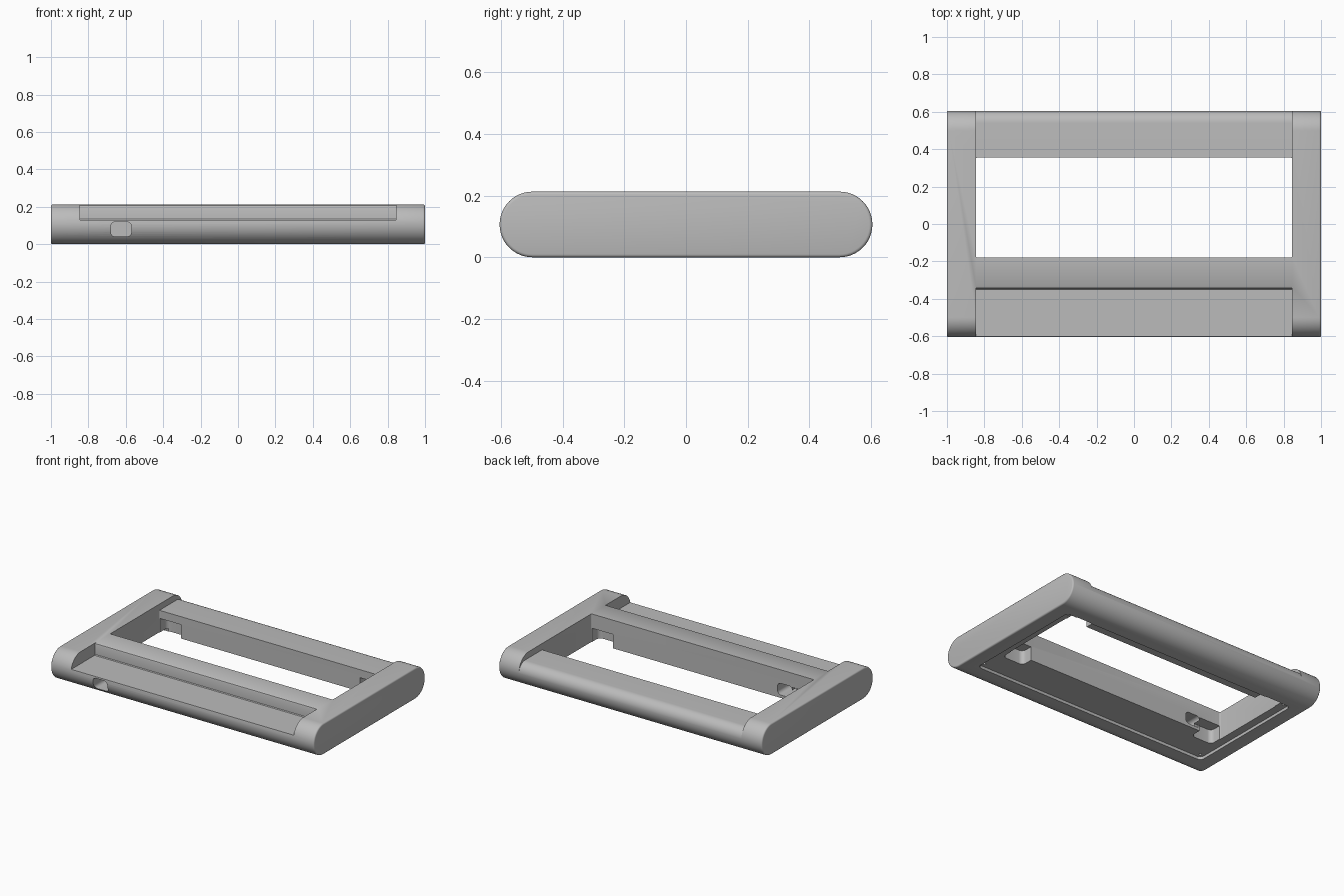
import bpy, bmesh
from math import cos, sin, pi, radians
from mathutils import Vector

cube = bpy.data.objects.get("Cube")
if cube:
    bpy.data.objects.remove(cube)

HALF_Y, HEIGHT = 0.605, 0.213
R = HEIGHT / 2
INNER_X, OPEN_FRONT, OPEN_BACK = 0.845, -0.18, 0.355

grey = bpy.data.materials.new("plain grey")
grey.use_nodes = True
grey.diffuse_color = (0.5, 0.5, 0.5, 1)
grey.node_tree.nodes["Principled BSDF"].inputs["Base Color"].default_value = (0.5, 0.5, 0.5, 1)


def arc(cy, cz, r, start, end, n):
    return [(cy + r * cos(start + (end - start) * i / n),
             cz + r * sin(start + (end - start) * i / n)) for i in range(n + 1)]


def rounded_rect(a0, a1, b0, b1, r):
    corners = [(a1 - r, b1 - r), (a0 + r, b1 - r), (a0 + r, b0 + r), (a1 - r, b0 + r)]
    return [p for k, (a, b) in enumerate(corners)
            for p in arc(a, b, r, k * pi / 2, (k + 1) * pi / 2, 6)]


def prism(name, outline, axis, lo, hi):
    """Extrude a closed outline along one axis."""
    def place(p):
        v = list(p)
        v.insert("xyz".index(axis), lo)
        return v
    bm = bmesh.new()
    face = bm.faces.new([bm.verts.new(place(p)) for p in outline])
    ext = bmesh.ops.extrude_face_region(bm, geom=[face])
    move = Vector([hi - lo if a == axis else 0 for a in "xyz"])
    bmesh.ops.translate(bm, vec=move, verts=[g for g in ext["geom"] if isinstance(g, bmesh.types.BMVert)])
    bmesh.ops.recalc_face_normals(bm, faces=bm.faces)
    mesh = bpy.data.meshes.new(name)
    bm.to_mesh(mesh)
    bm.free()
    mesh.materials.append(grey)
    ob = bpy.data.objects.new(name, mesh)
    bpy.context.collection.objects.link(ob)
    return ob


# Frame body: stadium section with softened end caps
section = arc(HALF_Y - R, R, R, -pi / 2, pi / 2, 24) + arc(R - HALF_Y, R, R, pi / 2, 3 * pi / 2, 24)
frame = prism("frame", section, "x", -1, 1)
bpy.context.view_layer.objects.active = frame
frame.select_set(True)
bevel = frame.modifiers.new("soft ends", "BEVEL")
bevel.width, bevel.segments, bevel.limit_method = 0.01, 3, "ANGLE"
bevel.angle_limit = radians(60)
bpy.ops.object.modifier_apply(modifier=bevel.name)


def cut(name, outline, axis, lo, hi):
    tool = prism(name, outline, axis, lo, hi)
    tool.hide_render = True
    mod = frame.modifiers.new(name, "BOOLEAN")
    mod.operation, mod.solver, mod.object = "DIFFERENCE", "EXACT", tool
    bpy.ops.object.modifier_apply(modifier=mod.name)
    bpy.data.objects.remove(tool)


# Front tray with a softened upper lip
tray = [(-0.7, 0.13), (-0.35, 0.13), (-0.345, 0.135), (-0.345, 0.2),
        (-0.342, 0.208), (-0.332, 0.214), (-0.332, 0.3), (-0.7, 0.3)]
cut("front_tray", tray, "x", -INNER_X, INNER_X)

# Lowered rear bar with a rounded outer edge
rear = [(0.3, 0.17)] + arc(0.54, 0.105, 0.065, pi / 2, 0, 12) + [(0.7, 0.105), (0.7, 0.3), (0.3, 0.3)]
cut("rear_step", rear, "x", -INNER_X, INNER_X)

# Main opening and shallow underside recess
cut("opening", rounded_rect(-INNER_X, INNER_X, OPEN_FRONT, OPEN_BACK, 0.008), "z", -0.1, 0.4)
cut("underside_recess", rounded_rect(-0.9, 0.9, -0.43, 0.43, 0.03), "z", -0.1, 0.02)

# Corner pockets under the bars, and screw holes
for side in (-1, 1):
    x0, x1 = sorted((side * 0.68, side * (INNER_X - 0.004)))
    cut("front_pocket", rounded_rect(x0, x1, OPEN_FRONT - 0.08, OPEN_FRONT + 0.06, 0.03), "z", -0.1, 0.115)
    cut("rear_pocket", rounded_rect(x0, x1, OPEN_BACK - 0.06, OPEN_BACK + 0.08, 0.03), "z", -0.1, 0.115)
    for end in (-1, 1):
        cut("screw_hole", arc(side * 0.87, end * 0.4, 0.009, 0, 2 * pi * 11 / 12, 11), "z", -0.1, 0.05)

# Cable port through the front bar
cut("cable_port", rounded_rect(-0.68, -0.57, 0.04, 0.12, 0.025), "y", -0.7, OPEN_FRONT + 0.05)

bpy.ops.object.shade_smooth_by_angle(angle=radians(32))
